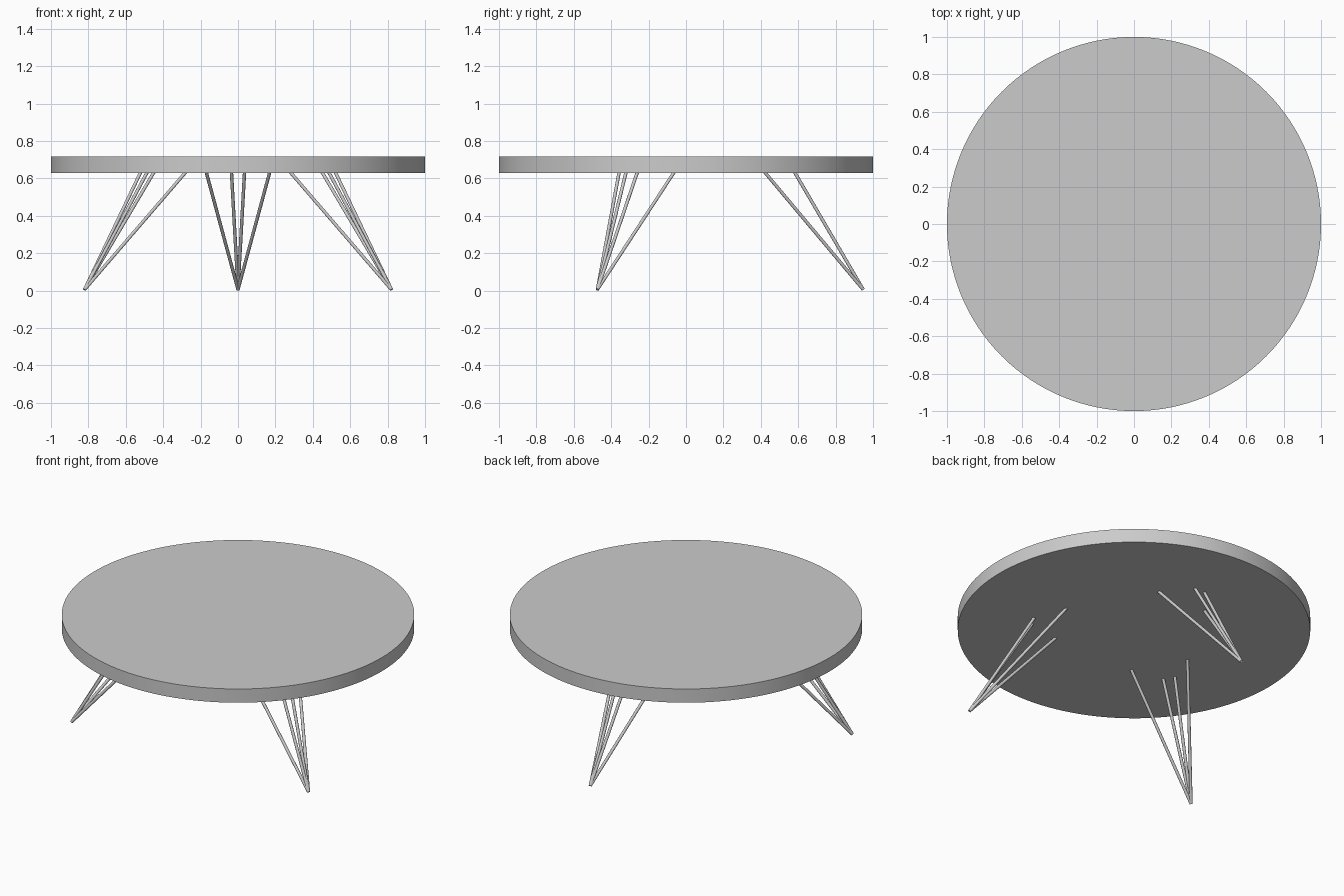
import bpy
from math import radians
from mathutils import Vector, Matrix

cube = bpy.data.objects.get("Cube")
if cube:
    bpy.data.objects.remove(cube, do_unlink=True)


def material(name, rgb):
    mat = bpy.data.materials.new(name)
    mat.use_nodes = True
    mat.diffuse_color = (*rgb, 1)
    mat.node_tree.nodes["Principled BSDF"].inputs["Base Color"].default_value = (*rgb, 1)
    return mat


grey = material("plain_grey", (0.6, 0.6, 0.6))


def cylinder(name, start, end, radius, sides):
    """Smooth-sided cylinder between two points."""
    axis = end - start
    bpy.ops.mesh.primitive_cylinder_add(
        vertices=sides, radius=radius, depth=axis.length,
        location=(start + end) / 2, rotation=axis.to_track_quat("Z", "Y").to_euler())
    obj = bpy.context.object
    obj.name = name
    obj.data.materials.append(grey)
    bpy.ops.object.shade_smooth_by_angle(angle=radians(50))
    return obj


UNDERSIDE, TOP = 0.63, 0.716

# Round table top
cylinder("table_top", Vector((0, 0, UNDERSIDE)), Vector((0, 0, TOP)), 1.0, 128)

# Three splayed legs, each four thin rods meeting at one foot
foot = Vector((0.947, 0, 0.006))
rod_tops = [(0.42, 0.17), (0.42, -0.17), (0.58, 0.035), (0.58, -0.035)]
for leg, angle in (("back", 90), ("right", 210), ("left", 330)):
    turn = Matrix.Rotation(radians(angle), 3, "Z")
    for i, (out, side) in enumerate(rod_tops, 1):
        top = Vector((out, side, UNDERSIDE + 0.004))
        cylinder(f"{leg}_leg_rod_{i}", turn @ foot, turn @ top, 0.009, 16)
